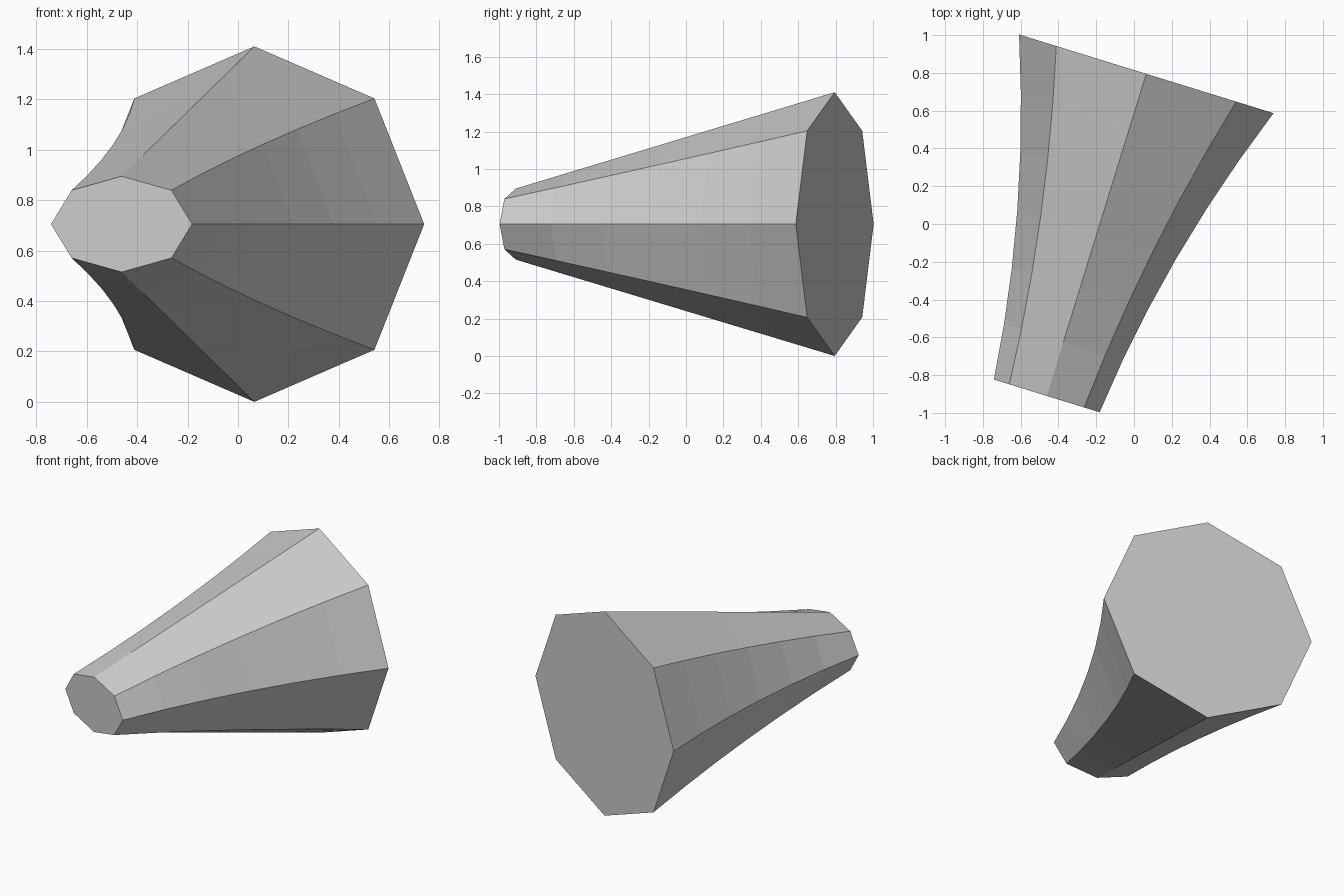
import bpy
import bmesh
import math
from mathutils import Vector

cube = bpy.data.objects.get("Cube")
if cube:
    bpy.data.objects.remove(cube, do_unlink=True)

SIDES = 8
STEPS = 6
small_centre = Vector((-0.462, -0.91, 0.705))
large_centre = Vector((0.065, 0.795, 0.705))
axis = (large_centre - small_centre).normalized()
up = Vector((0, 0, 1))
across = axis.cross(up).normalized()

grey = bpy.data.materials.new("light grey")
grey.use_nodes = True
colour = (0.6, 0.6, 0.6, 1)
grey.diffuse_color = colour
grey.node_tree.nodes["Principled BSDF"].inputs["Base Color"].default_value = colour


def ring(bm, t):
    """Octagonal section: height grows evenly, width flares toward the large end."""
    width = 0.293 + 0.172 * t + 0.24 * t * t
    height = 0.19 + 0.515 * t
    centre = small_centre.lerp(large_centre, t)
    angles = [math.tau * i / SIDES for i in range(SIDES)]
    return [bm.verts.new(centre + across * (width * math.cos(a)) + up * (height * math.sin(a)))
            for a in angles]


# Flared tube with closed ends
bm = bmesh.new()
rings = [ring(bm, i / STEPS) for i in range(STEPS + 1)]
for lower, upper in zip(rings, rings[1:]):
    for i in range(SIDES):
        j = (i + 1) % SIDES
        bm.faces.new((lower[i], lower[j], upper[j], upper[i]))
bm.faces.new(rings[0])
bm.faces.new(rings[-1])
bmesh.ops.recalc_face_normals(bm, faces=bm.faces[:])

mesh = bpy.data.meshes.new("flared_tube")
bm.to_mesh(mesh)
bm.free()
mesh.materials.append(grey)
tube = bpy.data.objects.new("flared_tube", mesh)
bpy.context.collection.objects.link(tube)
